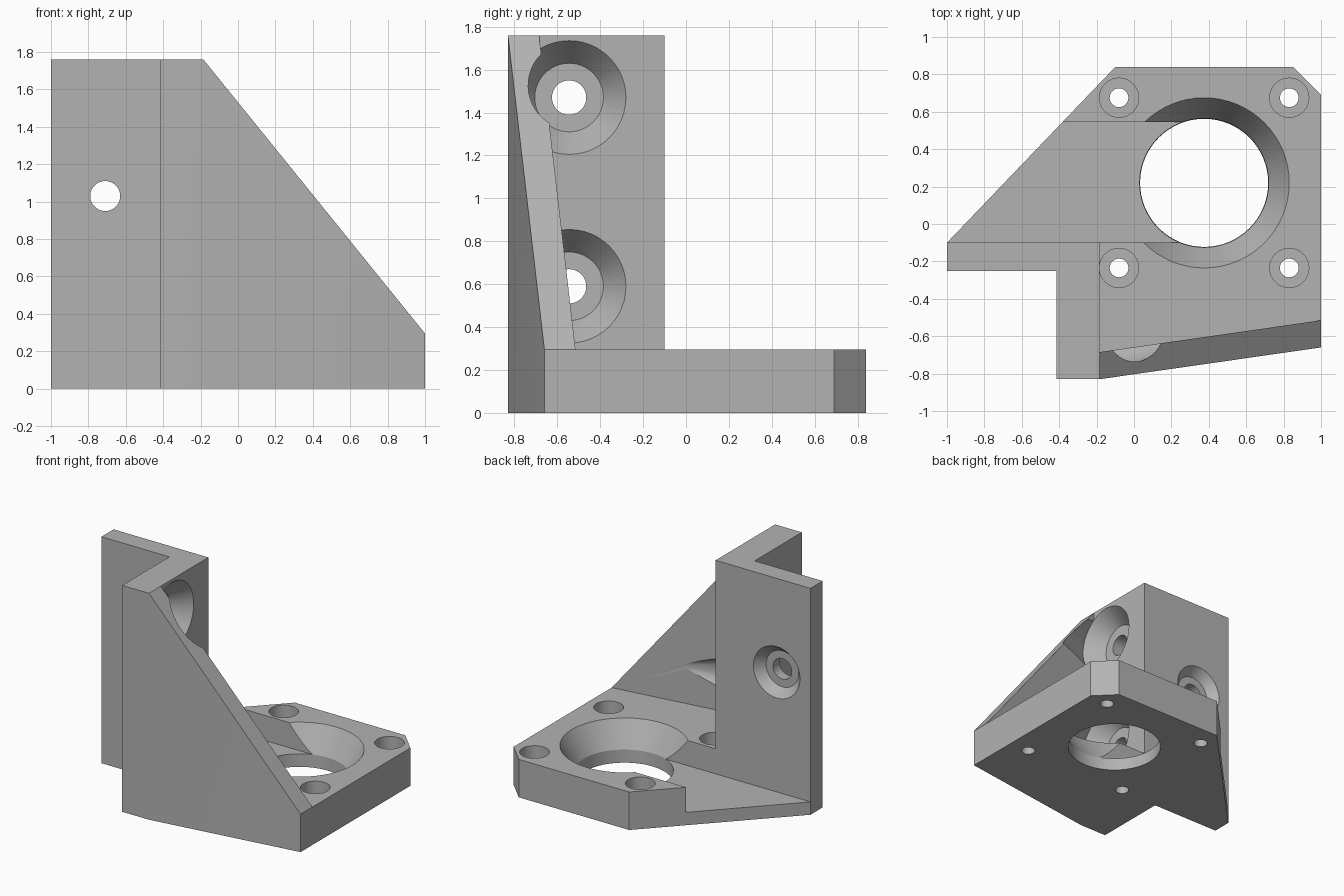
import bpy, bmesh, math
from mathutils import Matrix, Vector

cube = bpy.data.objects.get("Cube")
if cube:
    bpy.data.objects.remove(cube)

GREY = (0.45, 0.45, 0.45, 1)
mat = bpy.data.materials.new("plain grey")
mat.use_nodes = True
mat.diffuse_color = GREY
mat.node_tree.nodes["Principled BSDF"].inputs["Base Color"].default_value = GREY

BASE_TOP, WALL_TOP, FLOOR = 0.295, 1.76, 0.1


def finish(name, bm):
    bmesh.ops.recalc_face_normals(bm, faces=bm.faces)
    mesh = bpy.data.meshes.new(name)
    bm.to_mesh(mesh)
    bm.free()
    obj = bpy.data.objects.new(name, mesh)
    bpy.context.collection.objects.link(obj)
    mesh.materials.append(mat)
    return obj


def prism(name, points, offset):
    """Extrude a closed outline of 3D points along an offset."""
    bm = bmesh.new()
    face = bm.faces.new([bm.verts.new(p) for p in points])
    out = bmesh.ops.extrude_face_region(bm, geom=[face])
    moved = [v for v in out["geom"] if isinstance(v, bmesh.types.BMVert)]
    bmesh.ops.translate(bm, verts=moved, vec=offset)
    return finish(name, bm)


def upright(name, outline, low, high):
    return prism(name, [(x, y, low) for x, y in outline], (0, 0, high - low))


def lathe(name, profile, origin, axis, sides=48):
    """Turn a (radius, distance) profile around an axis into a closed solid."""
    bm = bmesh.new()
    rings = []
    for r, d in profile:
        rings.append([bm.verts.new((r * math.cos(2 * math.pi * i / sides),
                                    r * math.sin(2 * math.pi * i / sides), d))
                      for i in range(sides)])
    for a, b in zip(rings, rings[1:]):
        for i in range(sides):
            j = (i + 1) % sides
            bm.faces.new((a[i], a[j], b[j], b[i]))
    bm.faces.new(rings[0])
    bm.faces.new(rings[-1])
    turn = Vector((0, 0, 1)).rotation_difference(Vector(axis)).to_matrix().to_4x4()
    bm.transform(Matrix.Translation(origin) @ turn)
    return finish(name, bm)


def combine(target, other, operation):
    mod = target.modifiers.new(operation.lower(), "BOOLEAN")
    mod.operation, mod.object, mod.solver = operation, other, "EXACT"
    bpy.context.view_layer.objects.active = target
    bpy.ops.object.modifier_apply(modifier=mod.name)
    bpy.data.objects.remove(other)


# Base plate with clipped corners
bracket = upright("corner_bracket", [
    (-1, -0.25), (-0.415, -0.25), (-0.415, -0.83), (-0.185, -0.83), (1, -0.66),
    (1, 0.69), (0.85, 0.84), (-0.1, 0.84), (-1, -0.1)], 0, BASE_TOP)

# Open channel from the slanted edge to the large bore
combine(bracket, upright("channel", [(-1.2, -0.1), (0.3, -0.1), (0.3, 0.545),
                                     (-1.2, 0.545)], FLOOR, 0.5), "DIFFERENCE")

# Two upright walls meeting at a corner
combine(bracket, upright("walls", [
    (-1, -0.25), (-0.415, -0.25), (-0.415, -0.83), (-0.185, -0.83),
    (-0.185, -0.1), (-1, -0.1)], 0, WALL_TOP), "UNION")

# Sloping side gusset
gusset = prism("gusset", [(-0.185, -0.83, 0), (1, -0.66, 0), (1, -0.66, BASE_TOP),
                          (-0.185, -0.83, WALL_TOP)], (0, 0.145, 0))
combine(bracket, gusset, "UNION")

# Large tapered bore
combine(bracket, lathe("bore", [(0.34, -0.1), (0.345, FLOOR), (0.455, BASE_TOP),
                                (0.455, 0.3)], (0.375, 0.22, 0), (0, 0, 1), 64),
        "DIFFERENCE")

# Four counterbored base holes
for x in (-0.08, 0.83):
    for y in (-0.235, 0.675):
        combine(bracket, lathe("base_hole", [(0.05, -0.1), (0.05, 0.12), (0.105, 0.12),
                                             (0.105, 0.31)], (x, y, 0), (0, 0, 1), 32),
                "DIFFERENCE")

# Two countersunk holes in the side wall, with tapered clearance in the gusset
for z in (0.59, 1.47):
    combine(bracket, lathe("side_hole", [(0.08, -0.4), (0.08, -0.135), (0.16, -0.135),
                                         (0.265, 0), (0.02, 0.7)],
                           (-0.185, -0.545, z), (1, 0, 0)), "DIFFERENCE")

# One countersunk hole in the back wall
combine(bracket, lathe("back_hole", [(0.08, -0.3), (0.08, -0.07), (0.14, -0.07),
                                     (0.2, 0), (0.2, 0.02)],
                       (-0.71, -0.1, 1.03), (0, 1, 0)), "DIFFERENCE")

bpy.ops.object.select_all(action="DESELECT")
bracket.select_set(True)
bpy.context.view_layer.objects.active = bracket
bpy.ops.object.shade_smooth_by_angle(angle=math.radians(20))
